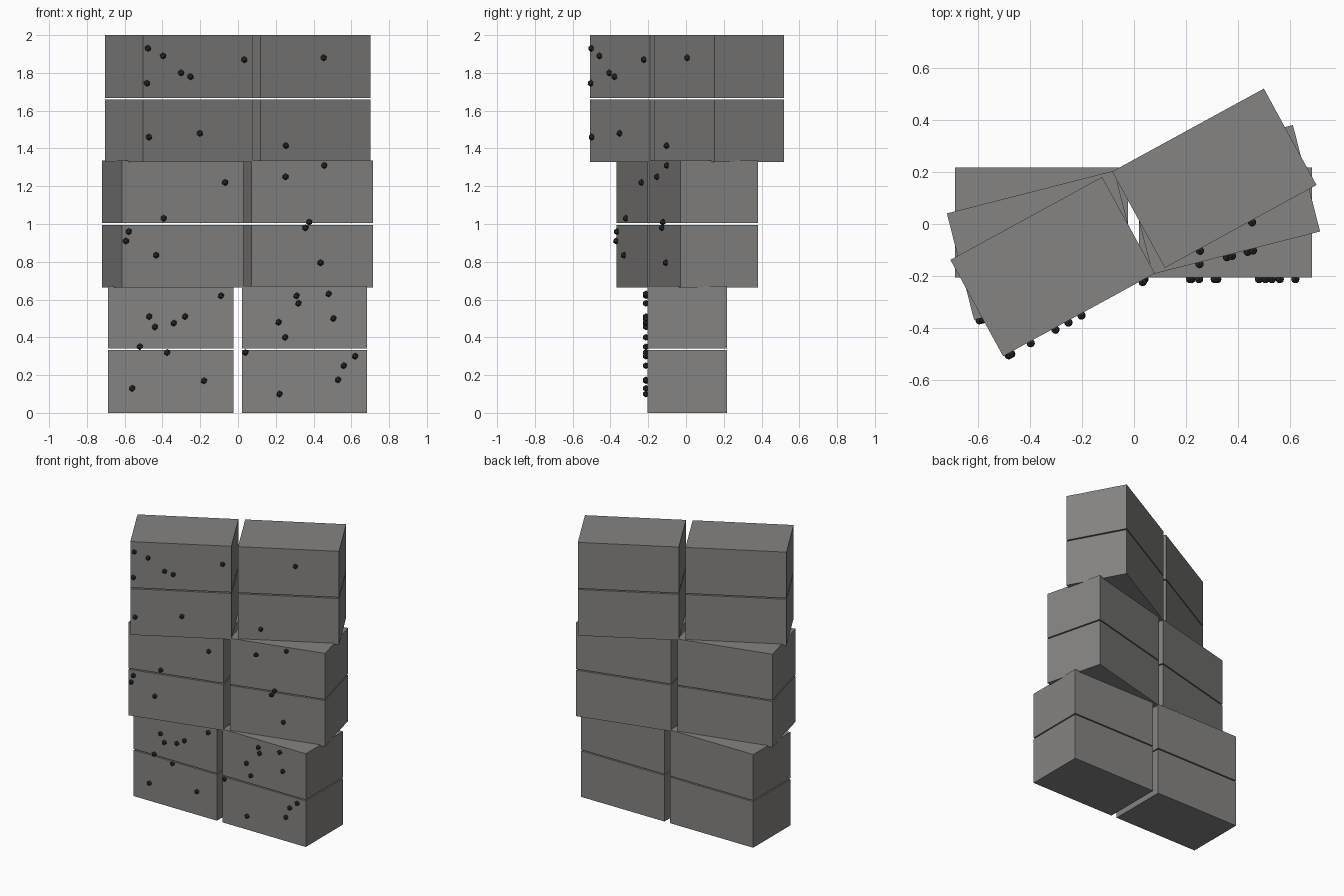
import bpy
import bmesh
from math import sin, cos
from mathutils import Matrix, Vector

if "Cube" in bpy.data.objects:
    bpy.data.objects.remove(bpy.data.objects["Cube"], do_unlink=True)


def make_material(name, colour):
    mat = bpy.data.materials.new(name)
    mat.use_nodes = True
    mat.diffuse_color = colour
    mat.node_tree.nodes["Principled BSDF"].inputs["Base Color"].default_value = colour
    return mat


stone = make_material("warm grey stone", (0.235, 0.23, 0.222, 1))
dark = make_material("dark pebble", (0.03, 0.03, 0.032, 1))

CENTRE = Vector((-0.002, 0.006, 0))
WIDTH, DEPTH, HEIGHT = 0.664, 0.422, 0.332
GAP_X, GAP_Z = 0.044, 0.008
PITCH = 0.664          # height step between tiers
TWIST = 0.25           # extra turn of each tier, in radians


def add_object(name, bm, mat, matrix):
    mesh = bpy.data.meshes.new(name)
    bm.to_mesh(mesh)
    bm.free()
    mesh.materials.append(mat)
    obj = bpy.data.objects.new(name, mesh)
    obj.matrix_world = matrix
    bpy.context.scene.collection.objects.link(obj)
    return obj


def add_block(name, x, z, frame):
    bm = bmesh.new()
    bmesh.ops.create_cube(bm, size=1, matrix=Matrix.Translation((x, 0, z)) @
                          Matrix.Diagonal((WIDTH, DEPTH, HEIGHT, 1)))
    add_object(name, bm, stone, frame)


def add_pebbles(name, spots, angle, frame):
    # each spot is (x, z) in hundredths, projected onto the tier's front face
    bm = bmesh.new()
    for x, z in spots:
        along = (x / 100 - CENTRE.x - DEPTH / 2 * sin(angle)) / cos(angle)
        place = Matrix.Translation((along, -DEPTH / 2 - 0.007, z / 100))
        bmesh.ops.create_icosphere(bm, subdivisions=1, radius=0.018, matrix=place)
    add_object(name, bm, dark, frame)


# Pebble positions on the lower, middle and upper tiers
spots = {
    "lower": [(-9, 62), (-47, 51), (-28, 51), (-34, 47.5), (-44, 45.5), (-52, 35),
              (-37.5, 32), (-18, 17), (-56, 13), (31, 62), (32, 58), (48, 63), (50.5, 50),
              (21.5, 48), (25, 40), (4, 32), (62, 30), (56, 25), (53, 17.5), (22, 10)],
    "middle": [(45.5, 131), (25, 125), (-7, 122), (-39.5, 103), (-58, 96), (-59.5, 91),
               (-43.5, 83.5), (37.5, 101), (35.5, 98), (43.5, 79.5)],
    "upper": [(-48, 193), (-40, 189), (-30.5, 180), (-25.5, 178), (-48.5, 174.5),
              (3, 187), (45, 188), (-47.5, 146), (-20.5, 148), (25, 141.5)],
}

# Three tiers of two by two blocks, each turned further than the one below
for i, (tier, tier_spots) in enumerate(spots.items()):
    frame = Matrix.Translation(CENTRE) @ Matrix.Rotation(i * TWIST, 4, "Z")
    for row, row_name in enumerate(("bottom", "top")):
        z = i * PITCH + HEIGHT / 2 + row * (HEIGHT + GAP_Z)
        for side, sign in (("left", 1), ("right", -1)):
            add_block(f"{tier}_tier_{row_name}_{side}_block",
                      sign * (WIDTH + GAP_X) / 2, z, frame)
    add_pebbles(f"{tier}_tier_pebbles", tier_spots, i * TWIST, frame)
